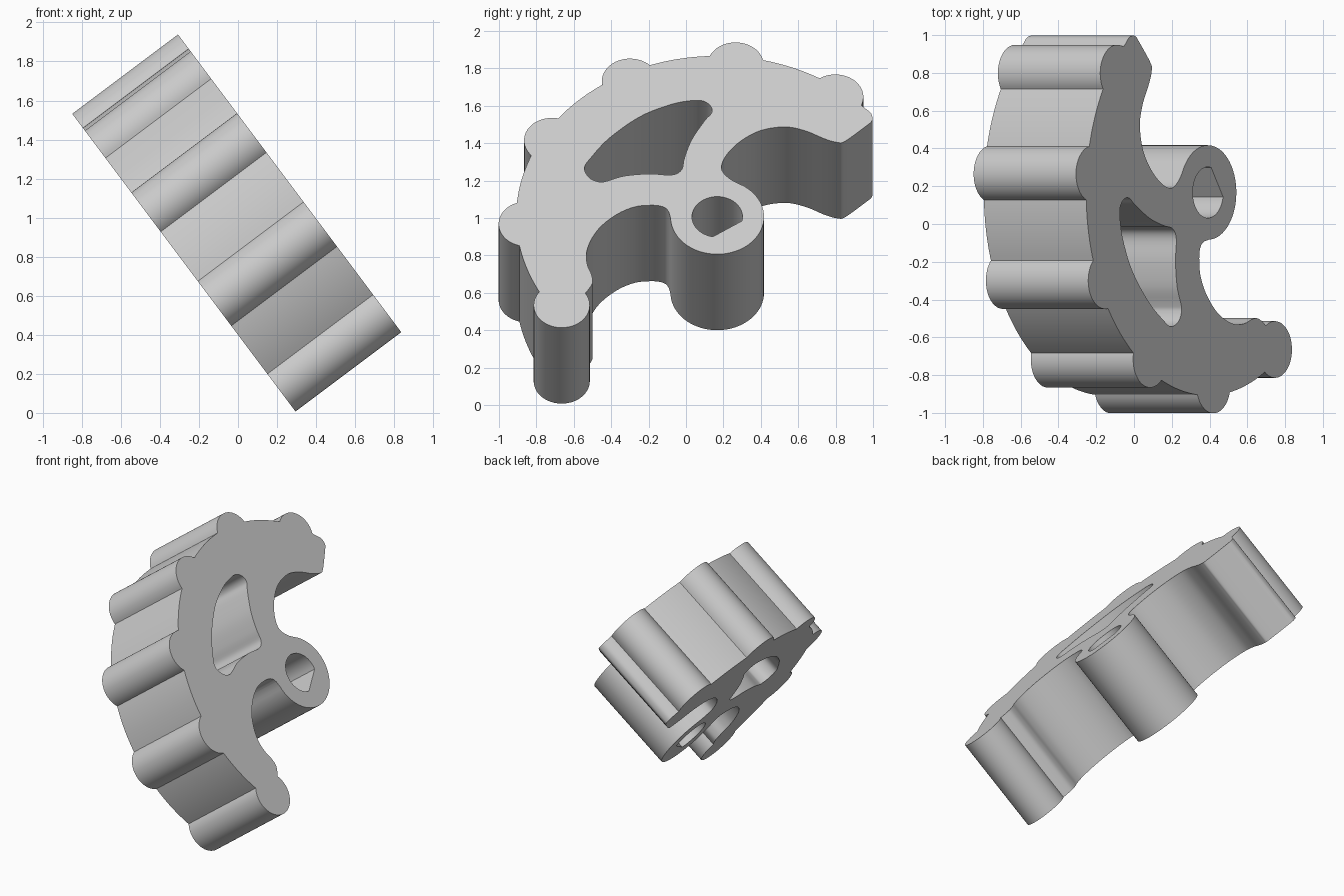
import bpy
import bmesh
from math import sin, cos, acos, asin, radians, degrees
from mathutils import Matrix, Vector

cube = bpy.data.objects.get("Cube")
if cube:
    bpy.data.objects.remove(cube, do_unlink=True)

HUB, RIM, PITCH, BUMP = 0.25, 1.075, 1.02, 0.15
THICKNESS = 0.677
STEP = 360 / 11
FIRST = 215.4  # direction of the end pin, seen from the hub


def arc(centre, radius, start, end, count):
    angles = [radians(start + (end - start) * i / count) for i in range(count + 1)]
    return [(centre[0] + radius * cos(a), centre[1] + radius * sin(a)) for a in angles]


def smooth(points, closed=False, steps=5):
    """Catmull-Rom curve through the points."""
    pts = [Vector(p) for p in points]
    n = len(pts)
    get = (lambda i: pts[i % n]) if closed else (lambda i: pts[max(0, min(i, n - 1))])
    out = []
    for i in range(n if closed else n - 1):
        a, b, c, d = (get(i + k) for k in (-1, 0, 1, 2))
        for s in range(steps):
            t = s / steps
            p = (b * 2 + (c - a) * t + (a * 2 - b * 5 + c * 4 - d) * t * t
                 + (b * 3 - a - c * 3 + d) * t ** 3) / 2
            out.append(tuple(p))
    if not closed:
        out.append(tuple(pts[-1]))
    return out


# Toothed rim: pin at one end, then round bumps joined by rim arcs
half = acos((PITCH ** 2 + RIM ** 2 - BUMP ** 2) / (2 * PITCH * RIM))
spread = degrees(asin(RIM * sin(half) / BUMP))
half = degrees(half)
outline = []
for i in range(6):
    a = FIRST - i * STEP
    centre = (PITCH * cos(radians(a)), PITCH * sin(radians(a)))
    start = 393 if i == 0 else a + spread
    end = a - 73 if i == 5 else a - spread
    outline += arc(centre, BUMP, start, end, 36 if i == 0 else 24)
    if i < 5:
        outline += arc((0, 0), RIM, a - half, a - STEP + half, 12)[1:-1]

# Upper arm tip and its hollow, down to the hub
outline += smooth([
    (.785, .73), (.82, .695), (.83, .661), (.825, .638), (.804, .614), (.686, .507),
    (.643, .497), (.574, .521), (.472, .574), (.36, .601), (.226, .574), (.119, .5),
    (.05, .414), (.023, .34), (.034, .293), (.076, .247), (.144, .205)])

# Hub, then the lower hollow back to the pin
outline += arc((0, 0), HUB, 53, -178, 48)
outline += smooth([
    (-.258, .03), (-.275, .057), (-.309, .073), (-.362, .077), (-.442, .066),
    (-.533, .019), (-.619, -.061), (-.672, -.148), (-.699, -.241), (-.694, -.322),
    (-.672, -.388), (-.667, -.442), (-.694, -.495)])

# Openings: curved slot and D-shaped shaft hole
slot = smooth([
    (-.71, .327), (-.683, .26), (-.629, .233), (-.587, .24), (-.496, .273),
    (-.362, .287), (-.244, .28), (-.191, .314), (-.175, .394), (-.137, .514),
    (-.068, .641), (-.03, .695), (-.036, .741), (-.079, .775), (-.148, .775),
    (-.255, .748), (-.415, .668), (-.576, .527), (-.672, .4)], closed=True)
shaft_hole = arc((0, 0), .135, -12, 260, 40)

# Filled profile extruded into a plate
curve = bpy.data.curves.new("profile", "CURVE")
curve.dimensions = "2D"
curve.fill_mode = "BOTH"
curve.extrude = THICKNESS / 2
for loop in (outline, slot, shaft_hole):
    spline = curve.splines.new("POLY")
    spline.points.add(len(loop) - 1)
    for point, (x, y) in zip(spline.points, loop):
        point.co = (x, y, 0, 1)
    spline.use_cyclic_u = True
helper = bpy.data.objects.new("profile", curve)
bpy.context.collection.objects.link(helper)
bpy.context.view_layer.update()
mesh = bpy.data.meshes.new_from_object(helper.evaluated_get(bpy.context.evaluated_depsgraph_get()))
bpy.data.objects.remove(helper, do_unlink=True)

bm = bmesh.new()
bm.from_mesh(mesh)
bmesh.ops.remove_doubles(bm, verts=bm.verts, dist=0.0005)
bmesh.ops.recalc_face_normals(bm, faces=bm.faces)
bm.to_mesh(mesh)
bm.free()

# Tilt the plate so that its face points up and to the left
across, up, normal = Vector((0, 1, 0)), Vector((-.6, 0, .8)), Vector((.8, 0, .6))
tilt = Matrix((across, up, normal)).transposed().to_4x4()
mesh.transform(Matrix.Translation((.121, .167, .803)) @ tilt)

grey = bpy.data.materials.new("light grey")
grey.use_nodes = True
colour = (.6, .6, .6, 1)
grey.diffuse_color = colour
grey.node_tree.nodes["Principled BSDF"].inputs["Base Color"].default_value = colour
mesh.materials.clear()
mesh.materials.append(grey)

gear = bpy.data.objects.new("gear_segment", mesh)
bpy.context.collection.objects.link(gear)
bpy.ops.object.select_all(action="DESELECT")
gear.select_set(True)
bpy.context.view_layer.objects.active = gear
bpy.ops.object.shade_smooth_by_angle(angle=radians(30))
